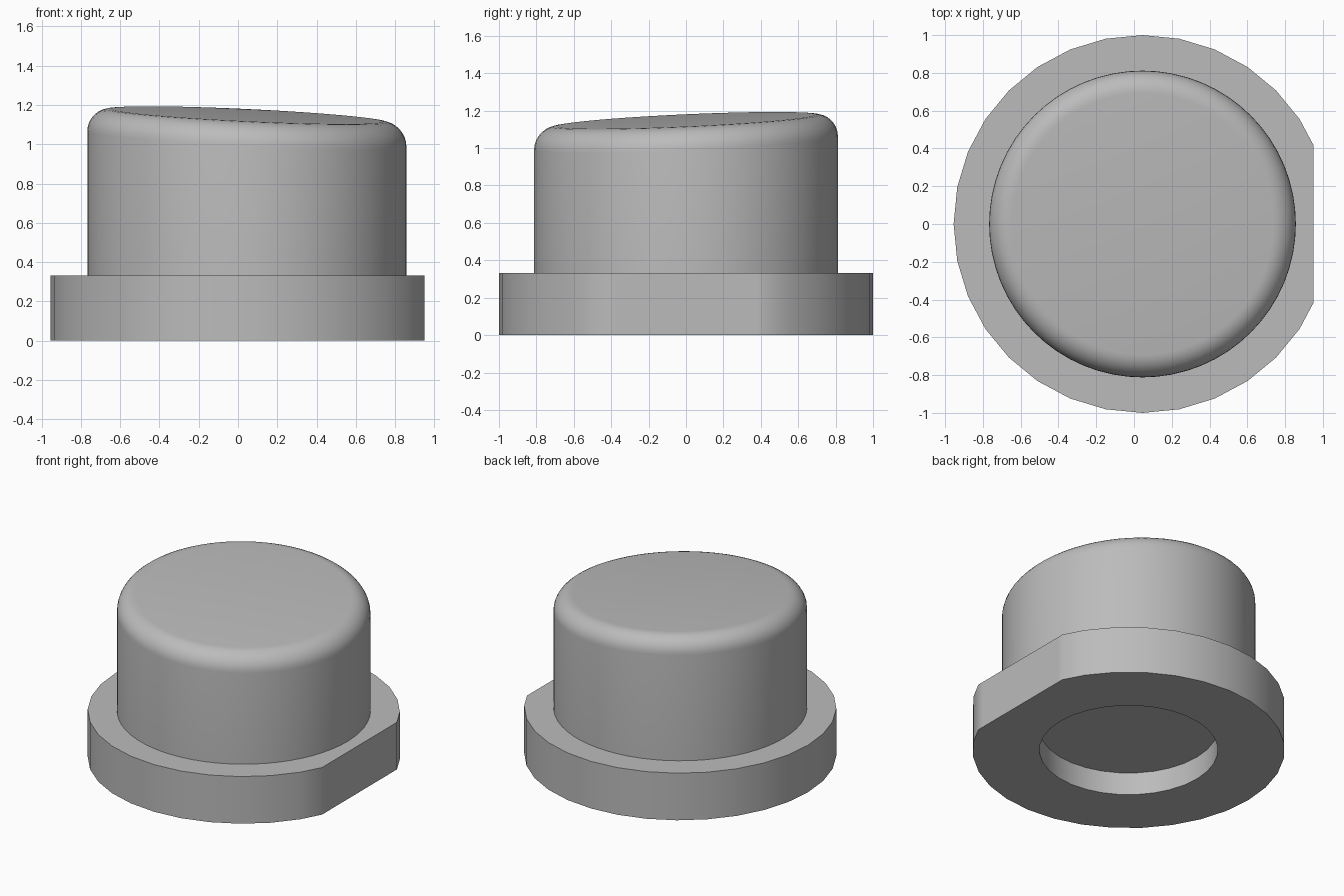
import bpy, bmesh, math

cube = bpy.data.objects.get("Cube")
if cube:
    bpy.data.objects.remove(cube)

CENTRE_X = 0.045
FLAT_X = 0.95
TILT_X, TILT_Y = -0.047, 0.045

grey = bpy.data.materials.new("plain grey")
grey.use_nodes = True
colour = (0.5, 0.5, 0.5, 1)
grey.diffuse_color = colour
grey.node_tree.nodes["Principled BSDF"].inputs["Base Color"].default_value = colour


def lathe(bm, profile, sides):
    """Spin (radius, height) points into rings; cap an end with radius 0."""
    rings = []
    for r, z in profile:
        count = sides if r > 0 else 1
        rings.append([bm.verts.new((CENTRE_X + r * math.cos(math.tau * i / sides),
                                    r * math.sin(math.tau * i / sides), z))
                      for i in range(count)])
    for low, high in zip(rings, rings[1:]):
        if len(low) == 1 or len(high) == 1:
            bm.faces.new(low if len(low) > 1 else high)
            if len(low) == 1:
                bm.verts.remove(low[0])
            else:
                bm.verts.remove(high[0])
            continue
        for i in range(sides):
            j = (i + 1) % sides
            bm.faces.new((low[i], low[j], high[j], high[i]))
    return rings


def finish(bm, name):
    bmesh.ops.recalc_face_normals(bm, faces=bm.faces[:])
    mesh = bpy.data.meshes.new(name)
    bm.to_mesh(mesh)
    bm.free()
    mesh.materials.append(grey)
    obj = bpy.data.objects.new(name, mesh)
    bpy.context.collection.objects.link(obj)
    bpy.ops.object.select_all(action='DESELECT')
    obj.select_set(True)
    bpy.context.view_layer.objects.active = obj
    bpy.ops.object.shade_smooth_by_angle(angle=math.radians(30))


# Flange: a disc with a round recess below and one side cut flat
bm = bmesh.new()
lathe(bm, [(0, 0.16), (0.572, 0.16), (0.572, 0), (1, 0), (1, 0.333), (0.8, 0.333)], 32)
cut = bmesh.ops.bisect_plane(bm, geom=bm.verts[:] + bm.edges[:] + bm.faces[:],
                             plane_co=(FLAT_X, 0, 0), plane_no=(1, 0, 0),
                             clear_outer=True)
bmesh.ops.contextual_create(
    bm, geom=[e for e in cut["geom_cut"] if isinstance(e, bmesh.types.BMEdge)])
finish(bm, "flange")

# Cap: a cylinder with a rounded rim and a slightly slanted top
RADIUS, ROUND, TOP = 0.812, 0.12, 1.148
bm = bmesh.new()
rim = [(RADIUS - ROUND * (1 - math.cos(a)), TOP - ROUND * (1 - math.sin(a)))
       for a in (math.radians(90 * k / 8) for k in range(9))]
rings = lathe(bm, [(RADIUS, 0.333)] + rim + [(0, TOP)], 64)
for ring in rings[1:-1]:
    for v in ring:
        v.co.z += TILT_X * (v.co.x - CENTRE_X) + TILT_Y * v.co.y
finish(bm, "cap")
